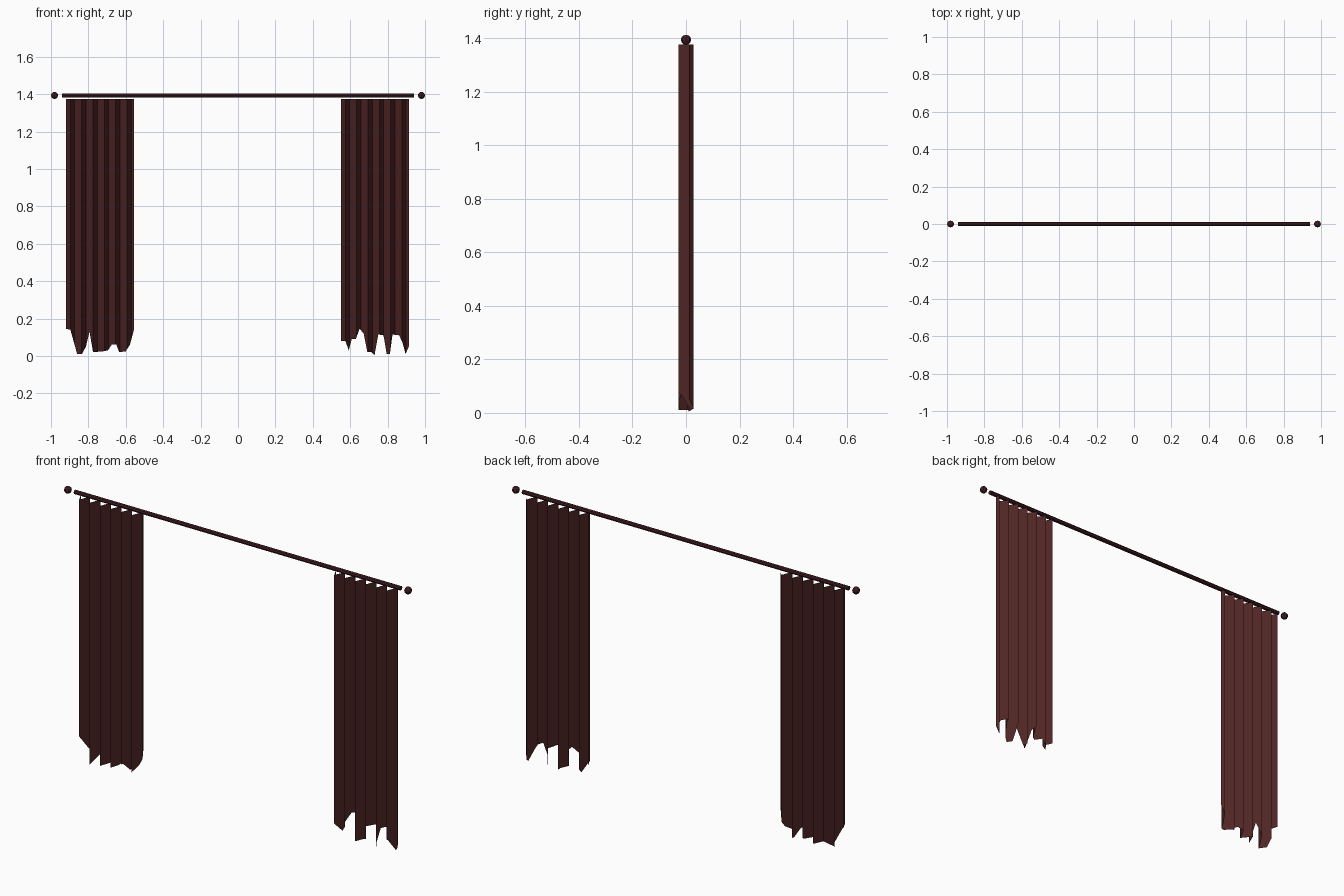
import bpy, bmesh, math

if "Cube" in bpy.data.objects:
    bpy.data.objects.remove(bpy.data.objects["Cube"])

ROD_Z, TOP_Z, FOLD_Y = 1.393, 1.375, 0.028


def material(name, rgb):
    m = bpy.data.materials.new(name)
    m.diffuse_color = (*rgb, 1)
    m.use_nodes = True
    m.node_tree.nodes["Principled BSDF"].inputs["Base Color"].default_value = m.diffuse_color
    return m


cloth = material("dark red cloth", (0.080, 0.018, 0.018))
wood = material("dark rod", (0.050, 0.012, 0.015))


def lerp(points, x):
    """Height of a polyline at x."""
    for (x0, z0), (x1, z1) in zip(points, points[1:]):
        if x <= x1:
            return z0 + (z1 - z0) * max(0, x - x0) / (x1 - x0)
    return points[-1][1]


def curtain(name, x0, hem):
    """Saw-tooth pleated sheet with a ragged hem."""
    width, pitch, steep = hem[-1][0], 0.0605, 0.023
    # pleat corners: slow slope to the front, steep return to the back
    fold = [(0.0, 0.02)]
    for i in range(6):
        front = 0.024 + i * pitch
        fold += [(front, -FOLD_Y), (front + steep, FOLD_Y)]
    fold.append((width, FOLD_Y * 0.5))
    xs = sorted({round(p[0], 4) for p in fold + hem if p[0] <= width})
    bm = bmesh.new()
    prev = None
    for x in xs:
        y = lerp(fold, x)
        pair = (bm.verts.new((x0 + x, y, TOP_Z)),
                bm.verts.new((x0 + x, y, lerp(hem, x))))
        if prev:
            bm.faces.new((prev[0], prev[1], pair[1], pair[0]))
        prev = pair
    mesh = bpy.data.meshes.new(name)
    bm.to_mesh(mesh)
    bm.free()
    mesh.materials.append(cloth)
    bpy.context.collection.objects.link(bpy.data.objects.new(name, mesh))


# curtains, each with its own torn hem (distance along the hem, height)
curtain("left_curtain", -0.92, [
    (0, .145), (.024, .14), (.06, .01), (.085, .01), (.107, .05), (.126, .13),
    (.145, .02), (.20, .025), (.225, .03), (.245, .06), (.27, .06),
    (.285, .02), (.32, .025), (.342, .06), (.364, .14)])
curtain("right_curtain", 0.55, [
    (0, .08), (.024, .08), (.042, .03), (.058, .09), (.08, .09), (.10, .145),
    (.122, .12), (.142, .02), (.163, .02), (.18, .005), (.20, .115),
    (.228, .11), (.245, .01), (.262, .01), (.276, .115), (.312, .11),
    (.33, .07), (.346, .01), (.363, .05)])

# curtain rod
bpy.ops.mesh.primitive_cylinder_add(vertices=8, radius=0.011, depth=1.88,
                                    location=(0, 0, ROD_Z),
                                    rotation=(0, math.pi / 2, 0))
rod = bpy.context.object
rod.name = "curtain_rod"
rod.data.materials.append(wood)

# end knobs
for side, label in ((-1, "left"), (1, "right")):
    bpy.ops.mesh.primitive_uv_sphere_add(segments=8, ring_count=6, radius=0.019,
                                         location=(side * 0.981, 0, ROD_Z))
    knob = bpy.context.object
    knob.name = label + "_knob"
    knob.data.materials.append(wood)
